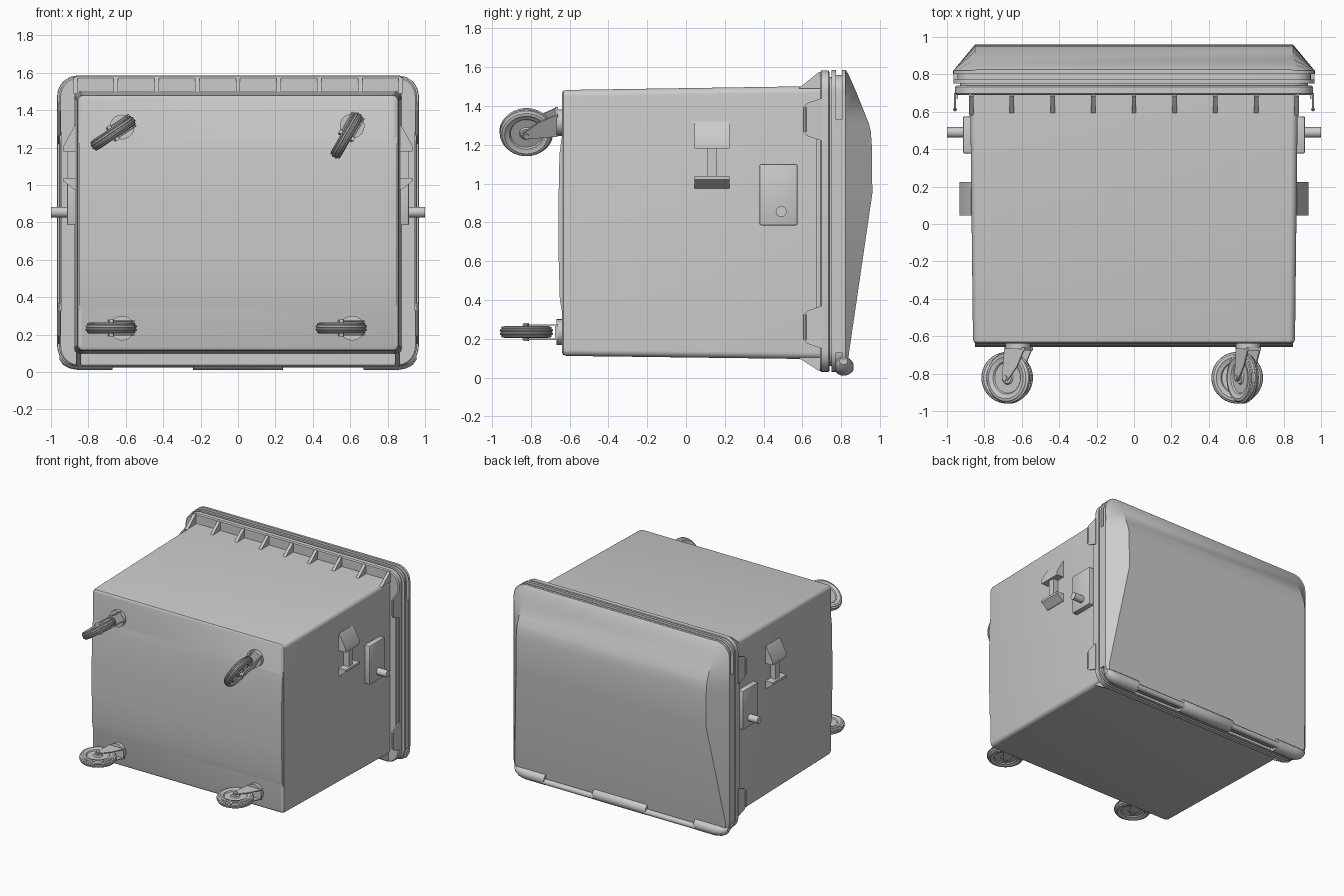
import bpy, bmesh, math
from mathutils import Vector, Matrix

cube = bpy.data.objects.get("Cube")
if cube:
    bpy.data.objects.remove(cube, do_unlink=True)

grey = bpy.data.materials.new("grey_plastic")
grey.use_nodes = True
COLOUR = (0.6, 0.6, 0.6, 1)
grey.diffuse_color = COLOUR
grey.node_tree.nodes["Principled BSDF"].inputs["Base Color"].default_value = COLOUR


def finish(name, bm, bevel=0.0, matrix=None):
    bmesh.ops.remove_doubles(bm, verts=bm.verts, dist=1e-5)
    bmesh.ops.recalc_face_normals(bm, faces=bm.faces)
    if bevel:
        edges = [e for e in bm.edges if e.is_manifold and e.calc_face_angle(0) > 0.5]
        bmesh.ops.bevel(bm, geom=edges, offset=bevel, segments=2, profile=0.5, affect='EDGES')
    if matrix:
        bm.transform(matrix)
        bmesh.ops.recalc_face_normals(bm, faces=bm.faces)
    mesh = bpy.data.meshes.new(name)
    bm.to_mesh(mesh)
    bm.free()
    mesh.materials.append(grey)
    ob = bpy.data.objects.new(name, mesh)
    bpy.context.collection.objects.link(ob)
    bpy.ops.object.select_all(action='DESELECT')
    ob.select_set(True)
    bpy.context.view_layer.objects.active = ob
    bpy.ops.object.shade_smooth_by_angle(angle=math.radians(32))
    return ob


def loft(name, rings, bevel=0.0, matrix=None, close=False):
    """Skin equal-length rings of points; cap the ends unless closed."""
    bm = bmesh.new()
    rows = [[bm.verts.new(p) for p in ring] for ring in rings]
    n = len(rows[0])
    pairs = list(zip(rows, rows[1:])) + ([(rows[-1], rows[0])] if close else [])
    for a, b in pairs:
        for i in range(n):
            j = (i + 1) % n
            bm.faces.new((a[i], a[j], b[j], b[i]))
    if not close:
        bm.faces.new(rows[0])
        bm.faces.new(rows[-1])
    return finish(name, bm, bevel, matrix)


def rounded(y, half, z0, z1, r, steps=8):
    """Rounded rectangle ring in the xz plane."""
    ring = []
    corners = [(half - r, z1 - r), (r - half, z1 - r), (r - half, z0 + r), (half - r, z0 + r)]
    for k, (cx, cz) in enumerate(corners):
        for s in range(steps + 1):
            a = math.pi / 2 * (k + s / steps)
            ring.append((cx + r * math.cos(a), y, cz + r * math.sin(a)))
    return ring


def across(name, yz, x0, x1, bevel=0.0, matrix=None):
    return loft(name, [[(x, y, z) for y, z in yz] for x in (x0, x1)], bevel, matrix)


def along(name, xz, y0, y1, bevel=0.0, matrix=None):
    return loft(name, [[(x, y, z) for x, z in xz] for y in (y0, y1)], bevel, matrix)


def rod(name, start, end, r, matrix=None, segments=20):
    start, end = Vector(start), Vector(end)
    bm = bmesh.new()
    turn = (end - start).to_track_quat('Z', 'Y').to_matrix().to_4x4()
    bmesh.ops.create_cone(bm, cap_ends=True, segments=segments, radius1=r, radius2=r,
                          depth=(end - start).length,
                          matrix=Matrix.Translation((start + end) / 2) @ turn)
    return finish(name, bm, 0, matrix)


# Container, lying with its base towards the front
loft("body", [rounded(-0.64, 0.84, 0.13, 1.465, 0.02),
              rounded(-0.632, 0.855, 0.117, 1.478, 0.03),
              rounded(-0.615, 0.861, 0.112, 1.482, 0.033),
              rounded(0.70, 0.876, 0.095, 1.502, 0.035)])
across("base_panel", [(-0.60, 0.33), (-0.637, 0.33), (-0.650, 0.40), (-0.657, 0.65),
                      (-0.657, 0.90), (-0.652, 1.15), (-0.637, 1.26), (-0.60, 1.26)], -0.85, 0.85)

# Rim around the mouth
loft("body_rim", [rounded(0.69, 0.948, 0.037, 1.573, 0.10),
                  rounded(0.697, 0.957, 0.03, 1.582, 0.11),
                  rounded(0.733, 0.957, 0.03, 1.582, 0.11),
                  rounded(0.74, 0.948, 0.037, 1.573, 0.10)])
loft("mouth_seal", [rounded(0.73, 0.93, 0.06, 1.55, 0.09), rounded(0.77, 0.93, 0.06, 1.55, 0.09)])
for i in range(-4, 5):
    x = i * 0.2175
    across("rim_rib", [(0.58, 1.49), (0.70, 1.49), (0.70, 1.575), (0.685, 1.575)], x - 0.012, x + 0.012)

# Lid: rim band, groove at the hinge side, and hipped dome
loft("lid_rim", [rounded(0.75, 0.965, 0.03, 1.585, 0.11), rounded(0.772, 0.965, 0.03, 1.585, 0.11)])
loft("lid_groove", [rounded(0.76, 0.945, 0.05, 1.56, 0.09), rounded(0.82, 0.945, 0.05, 1.56, 0.09)])
loft("lid_band", [rounded(0.803, 0.967, 0.03, 1.585, 0.11), rounded(0.822, 0.967, 0.03, 1.585, 0.11)])
for side in (-1, 1):
    across("lid_side_band", [(0.76, 0.13), (0.81, 0.13), (0.81, 1.33), (0.76, 1.33)],
           side * 0.94, side * 0.966)
dome = [(1.583, 0.86, 0.84, 0.825), (1.56, 0.92, 0.85, 0.838), (1.52, 0.951, 0.85, 0.856),
        (1.46, 0.966, 0.85, 0.882), (1.36, 0.966, 0.85, 0.922), (1.31, 0.966, 0.85, 0.942),
        (1.27, 0.966, 0.85, 0.952), (1.20, 0.966, 0.85, 0.957), (0.95, 0.966, 0.85, 0.96),
        (0.13, 0.966, 0.945, 0.84), (0.07, 0.95, 0.93, 0.832), (0.032, 0.87, 0.85, 0.826)]
loft("lid_dome", [[(-w, 0.82, z), (-c, y, z), (c, y, z), (w, 0.82, z)] for z, w, c, y in dome])

# Rolled lid grip: three fat sections joined by thin bars
roll = [(0.812 + 0.052 * math.cos(t * math.pi / 10), 0.058 + 0.048 * math.sin(t * math.pi / 10))
        for t in range(20)]
across("grip_middle", roll, -0.24, 0.24, 0.004)
for side in (-1, 1):
    ends = [(0.67, 1), (0.85, 1), (0.90, 0.9), (0.935, 0.7), (0.955, 0.4)]
    loft("grip_end", [[(side * x, 0.812 + (y - 0.812) * s, 0.075 + (z - 0.075) * s + (1 - s) * 0.03)
                       for y, z in roll] for x, s in ends])
    rod("grip_bar", (side * 0.23, 0.842, 0.045), (side * 0.68, 0.842, 0.045), 0.022)

for side in (-1, 1):
    m = Matrix.Diagonal((side, 1, 1, 1))
    # Corner gusset under the rim
    across("lower_gusset", [(0.575, 0.105), (0.70, 0.105), (0.70, 0.035), (0.685, 0.035)],
           0.84, 0.865, 0, m)
    # Side skirt and the handle guards at its ends
    across("rim_skirt", [(0.67, 0.33), (0.695, 0.33), (0.695, 1.28), (0.67, 1.28)], 0.94, 0.952, 0, m)
    for z in (0.26, 1.33):
        s = 1 if z > 1 else -1
        across("guard_plate", [(0.605, z - 0.065), (0.605, z + 0.065), (0.625, z + 0.085),
                               (0.70, z + 0.11), (0.70, z - 0.11), (0.625, z - 0.085)],
               0.952, 0.962, 0, m)
        rod("guard_bead", (0.957, 0.612, z - 0.065), (0.957, 0.612, z + 0.065), 0.01, m, 10)
    # Lifting bracket: wedge, stem and foot
    along("bracket_wedge", [(0.85, 1.32), (0.872, 1.32), (0.933, 1.21), (0.933, 1.18), (0.85, 1.18)],
          0.045, 0.225, 0, m)
    along("bracket_stem", [(0.85, 1.19), (0.915, 1.19), (0.915, 1.03), (0.85, 1.03)],
          0.11, 0.16, 0, m)
    along("bracket_foot", [(0.85, 1.038), (0.933, 1.038), (0.933, 1.02), (0.875, 0.975), (0.85, 0.975)],
          0.045, 0.225, 0, m)
    # Trunnion plate and pin
    across("trunnion_plate", [(0.378, 0.785), (0.575, 0.785), (0.575, 1.10), (0.378, 1.10)],
           0.85, 0.915, 0.008, m)
    rod("trunnion_pin", (0.90, 0.49, 0.855), (1.0, 0.49, 0.855), 0.028, m)

# Castors: built along x with the swivel on the y axis, then turned
half = [(0.012, 0.022), (0.03, 0.022), (0.036, 0.014), (0.082, 0.014), (0.088, 0.022),
        (0.100, 0.024), (0.112, 0.030), (0.126, 0.027), (0.130, 0.022), (0.127, 0.018),
        (0.135, 0.014), (0.138, 0.007), (0.133, 0.003)]
wheel = half + [(r, -w) for r, w in reversed(half)]
TRAIL, AXLE = -0.058, -0.822
for x, z, turn in [(-0.62, 0.235, 0), (0.61, 0.235, 0), (-0.62, 1.31, 34), (0.61, 1.315, 60)]:
    m = Matrix.Translation((x, 0, z)) @ Matrix.Rotation(-math.radians(turn), 4, 'Y')
    spin = [2 * math.pi * k / 40 for k in range(40)]
    loft("wheel", [[(TRAIL + r * math.cos(a), AXLE + r * math.sin(a), w) for r, w in wheel]
                   for a in spin], 0, m, close=True)
    rod("axle", (TRAIL, AXLE, -0.046), (TRAIL, AXLE, 0.046), 0.014, m)
    rod("swivel", (0, -0.62, 0), (0, -0.668, 0), 0.066, m, 28)
    for side in (-1, 1):
        fork = [(0.068, -0.664), (-0.062, -0.664), (TRAIL - 0.02, AXLE), (TRAIL - 0.01, AXLE - 0.02),
                (TRAIL + 0.012, AXLE - 0.018), (0.02, -0.76)]
        loft("fork_arm", [[(fx, fy, side * fz) for fx, fy in fork] for fz in (0.033, 0.040)], 0, m)
    along("fork_crown", [(-0.062, -0.04), (0.068, -0.04), (0.068, 0.04), (-0.062, 0.04)],
          -0.675, -0.66, 0, m)
